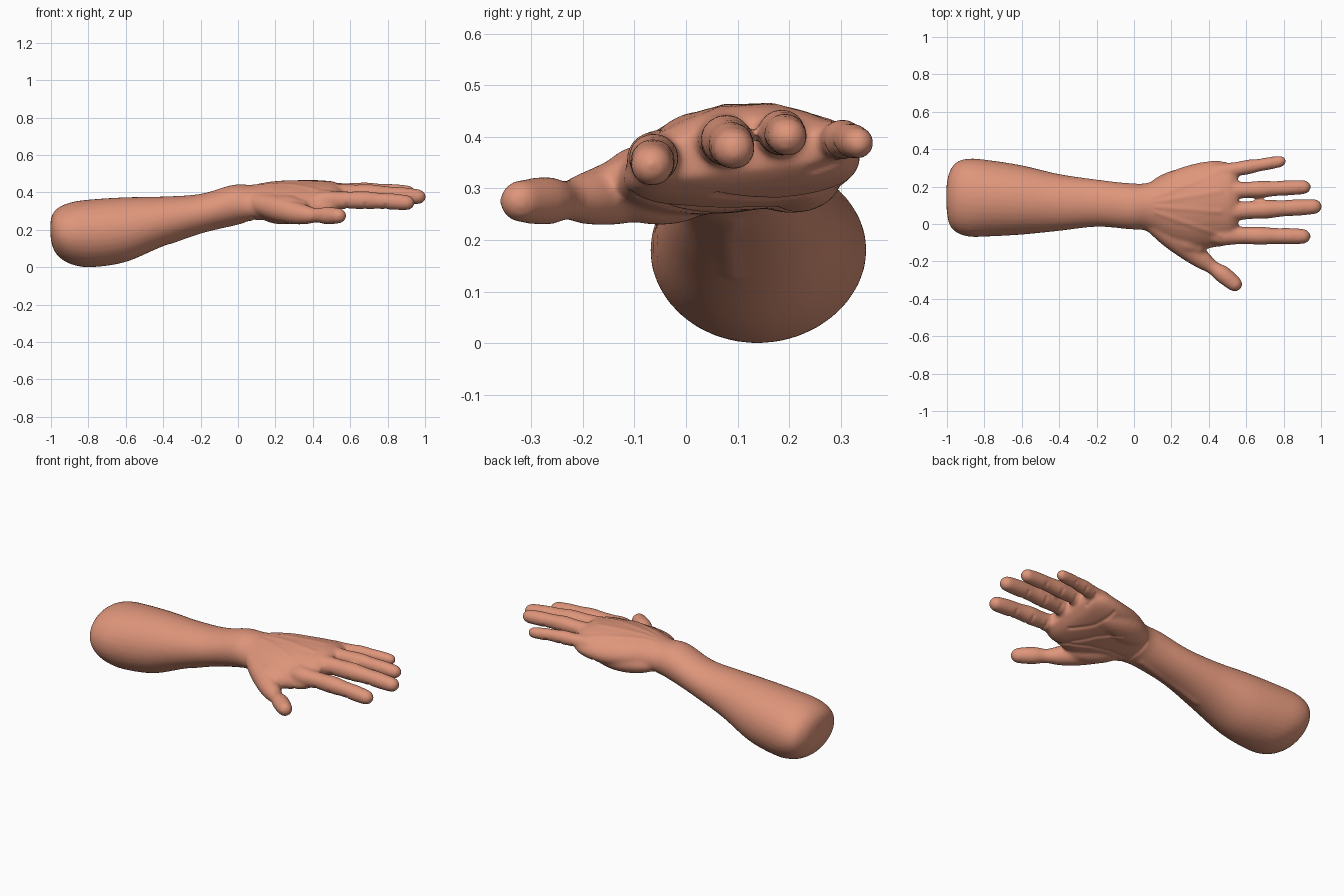
import bpy, bmesh, math
from mathutils import Vector, Matrix

cube = bpy.data.objects.get("Cube")
if cube:
    bpy.data.objects.remove(cube)

skin = bpy.data.materials.new("skin")
skin.use_nodes = True
skin.diffuse_color = (0.73, 0.30, 0.195, 1)
bsdf = next(n for n in skin.node_tree.nodes if n.type == 'BSDF_PRINCIPLED')
bsdf.inputs["Base Color"].default_value = skin.diffuse_color
bsdf.inputs["Roughness"].default_value = 0.6

bm = bmesh.new()
SIDES = 32


def smooth_rows(rows, steps=5):
    """Catmull-Rom interpolation through rows of numbers."""
    rows = [Vector(r) for r in rows]
    out = []
    for i in range(len(rows) - 1):
        a, b, c, d = rows[max(i - 1, 0)], rows[i], rows[i + 1], rows[min(i + 2, len(rows) - 1)]
        for k in range(steps):
            t = k / steps
            out.append(b + (c - a) * (t / 2) + (a * 2 - b * 5 + c * 4 - d) * (t * t / 2)
                       + (b * 3 - a - c * 3 + d) * (t ** 3 / 2))
    return out + [rows[-1]]


def loft(rings):
    """Closed skin over a list of point rings."""
    loops = [[bm.verts.new(p) for p in ring] for ring in rings]
    faces = [bm.faces.new(loops[0][::-1]), bm.faces.new(loops[-1])]
    for a, b in zip(loops, loops[1:]):
        for i in range(len(a)):
            j = (i + 1) % len(a)
            faces.append(bm.faces.new((a[i], a[j], b[j], b[i])))
    bmesh.ops.recalc_face_normals(bm, faces=faces)


def body(rows):
    """Forearm and palm: x, y range, z range, tilt, arch of each section."""
    rings = []
    for x, y0, y1, z0, z1, tilt, arch in smooth_rows(rows):
        ring = []
        for i in range(SIDES):
            a = math.tau * i / SIDES
            u, v = math.cos(a), math.sin(a)
            ring.append((x, (y0 + y1) / 2 + u * (y1 - y0) / 2,
                         (z0 + z1) / 2 + v * (z1 - z0) / 2 + tilt * u - arch * u * u))
        rings.append(ring)
    loft(rings)


def digit(rows):
    """Finger along a path of x, y, z, radius with a rounded tip."""
    path = smooth_rows(rows)
    pts = [(Vector(p[:3]), p[3]) for p in path]
    end, r = pts[-1]
    way = (end - pts[-3][0]).normalized()
    for a in (20, 40, 60, 75, 86):
        a = math.radians(a)
        pts.append((end + way * r * 1.1 * math.sin(a), r * math.cos(a)))
    rings = []
    for i, (p, r) in enumerate(pts):
        t = (pts[min(i + 1, len(pts) - 1)][0] - pts[max(i - 1, 0)][0]).normalized()
        side = Vector((0, 0, 1)).cross(t).normalized()
        up = t.cross(side)
        rings.append([p + (side * math.cos(math.tau * k / SIDES)
                           + up * math.sin(math.tau * k / SIDES)) * r for k in range(SIDES)])
    loft(rings)


def pad(centre, size, turn):
    m = Matrix.Translation(centre) @ Matrix.Rotation(math.radians(turn), 4, 'Z') @ Matrix.Diagonal((*size, 1))
    bmesh.ops.create_uvsphere(bm, u_segments=24, v_segments=16, radius=1, matrix=m)


# forearm, wrist and palm
body([
    (-1.002, .08, .21, .16, .25, 0, 0),
    (-.988, .0, .275, .10, .29, 0, 0),
    (-.95, -.045, .33, .048, .325, 0, 0),
    (-.88, -.068, .35, .012, .35, 0, 0),
    (-.78, -.067, .342, .0, .363, 0, 0),
    (-.6, -.057, .314, .028, .374, 0, 0),
    (-.4, -.037, .267, .112, .378, 0, 0),
    (-.2, -.015, .238, .182, .392, 0, 0),
    (-.03, -.028, .219, .225, .44, 0, 0),
    (.08, -.04, .222, .25, .441, .01, .01),
    (.2, -.11, .282, .252, .457, .02, .02),
    (.32, -.14, .322, .255, .463, .02, .03),
    (.43, -.125, .338, .27, .463, .02, .03),
    (.51, -.11, .325, .295, .457, .02, .03),
    (.555, -.07, .27, .335, .435, .02, .03),
])

# fleshy pads of the palm
pad((.24, -.05, .295), (.16, .075, .066), -38)
pad((.25, .205, .32), (.19, .09, .068), 12)

# each finger: root, tip, root radius, tip radius
fingers = {
    "index": ((.46, -.06, .355), (.9, -.066, .345), .054, .041),
    "middle": ((.46, .065, .392), (.96, .093, .377), .057, .041),
    "ring": ((.46, .175, .4), (.905, .197, .4), .051, .038),
    "little": ((.44, .275, .385), (.78, .334, .388), .046, .031),
}
creases, tendons = [], []
for root, tip, r0, r1 in fingers.values():
    a, b = Vector(root), Vector(tip)
    swell = (1, .95, .93, 1.03, .95, 1.02, 1)
    rows = []
    for i, s in enumerate(swell):
        t = i / (len(swell) - 1)
        p = a.lerp(b, t)
        p.z += .008 * math.sin(math.pi * t)
        rows.append((*p, (r0 + (r1 - r0) * t) * s))
    digit([(a.x - .12, a.y * .9 + .01, a.z - .015, r0 * .7)] + rows)
    for t in (.28, .5, .75):
        p = a.lerp(b, t)
        creases.append([(p.x, p.y - r0), (p.x, p.y + r0)])
    tendons.append([(.12, .1 + (a.y - .1) * .25), (a.x, a.y)])

# thumb
digit([(.08, .02, .345, .05), (.2, -.06, .318, .07), (.3, -.14, .291, .062),
       (.37, -.195, .28, .05), (.42, -.232, .277, .038), (.475, -.27, .276, .047),
       (.535, -.318, .275, .042)])
# web between thumb and palm
digit([(.2, -.05, .34, .05), (.28, -.1, .325, .055), (.34, -.12, .32, .04)])

# fuse everything into one skin
mesh = bpy.data.meshes.new("fused")
bm.to_mesh(mesh)
bm.free()
arm = bpy.data.objects.new("forearm_and_hand", mesh)
bpy.context.collection.objects.link(arm)
fuse = arm.modifiers.new("fuse", 'REMESH')
fuse.mode = 'VOXEL'
fuse.voxel_size = .008
relax = arm.modifiers.new("relax", 'SMOOTH')
relax.factor = .5
relax.iterations = 16
dg = bpy.context.evaluated_depsgraph_get()
skin_mesh = bpy.data.meshes.new_from_object(arm.evaluated_get(dg))
arm.modifiers.clear()
arm.data = skin_mesh


def emboss(lines, side, height, width):
    """Raise or sink the top (1) or underside (-1) along lines seen from above."""
    normals = [v.normal.copy() for v in skin_mesh.vertices]
    for v, n in zip(skin_mesh.vertices, normals):
        if n.z * side < .3 or v.co.x < -.45:
            continue
        p = v.co.xy
        best = 1.0
        for line in lines:
            for a, b in zip(line, line[1:]):
                a, d = Vector(a), Vector(b) - Vector(a)
                t = min(max((p - a).dot(d) / d.length_squared, 0), 1)
                best = min(best, (p - a - d * t).length)
        if best < width * 3:
            v.co += n * height * math.exp(-(best / width) ** 2)


# tendons on the back, creases on the finger joints and palm, wrist tendon below
emboss(tendons, 1, .003, .014)
emboss(creases, -1, -.004, .008)
emboss([[(.13, .06), (.22, .06), (.33, .03), (.42, -.04), (.45, -.1)],
        [(.26, .22), (.36, .12), (.42, 0), (.44, -.1)],
        [(.4, .31), (.43, .18), (.5, .06)],
        [(.08, 0), (.09, .1), (.08, .2)]], -1, -.006, .009)
emboss([[(-.35, .09), (-.15, .08), (.02, .09)]], -1, .005, .02)

skin_mesh.materials.clear()
skin_mesh.materials.append(skin)
for f in skin_mesh.polygons:
    f.material_index = 0
    f.use_smooth = True
